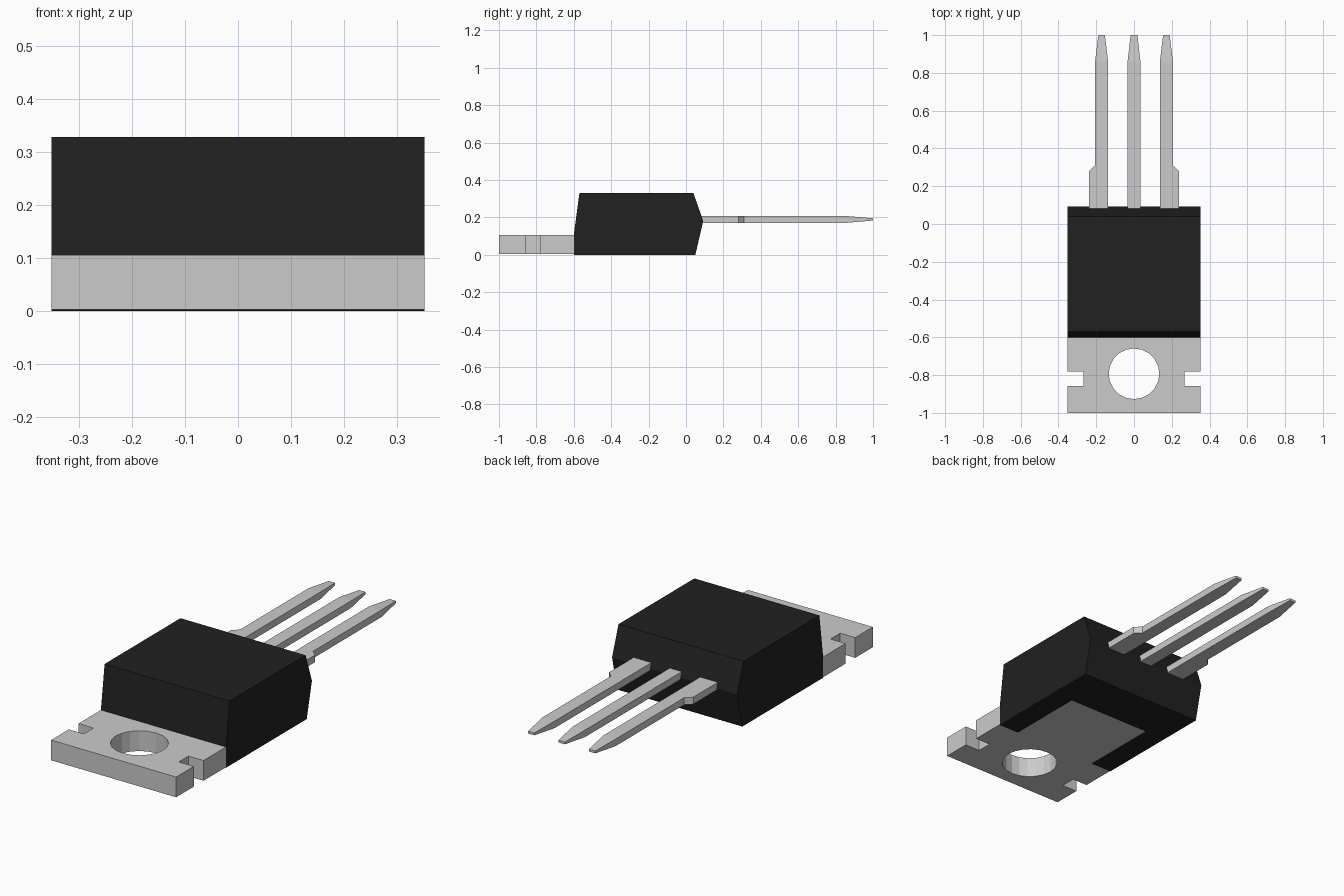
import bpy, bmesh
from mathutils import Vector

if "Cube" in bpy.data.objects:
    bpy.data.objects.remove(bpy.data.objects["Cube"])


def prism(name, points, direction):
    """Extrude a closed outline along a direction."""
    bm = bmesh.new()
    face = bm.faces.new([bm.verts.new(p) for p in points])
    moved = bmesh.ops.extrude_face_region(bm, geom=[face])["geom"]
    bmesh.ops.translate(bm, vec=Vector(direction),
                        verts=[g for g in moved if isinstance(g, bmesh.types.BMVert)])
    return finish(name, bm)


def loft(name, stations):
    """Join rectangular sections (y, x0, x1, z0, z1) into one solid."""
    bm = bmesh.new()
    rings = [[bm.verts.new(p) for p in ((a, y, c), (b, y, c), (b, y, d), (a, y, d))]
             for y, a, b, c, d in stations]
    for r, s in zip(rings, rings[1:]):
        for i in range(4):
            j = (i + 1) % 4
            bm.faces.new((r[i], r[j], s[j], s[i]))
    bm.faces.new(rings[0])
    bm.faces.new(rings[-1])
    return finish(name, bm)


def finish(name, bm):
    bmesh.ops.recalc_face_normals(bm, faces=bm.faces)
    mesh = bpy.data.meshes.new(name)
    bm.to_mesh(mesh)
    bm.free()
    obj = bpy.data.objects.new(name, mesh)
    bpy.context.collection.objects.link(obj)
    return obj


def cut(obj, cutter):
    mod = obj.modifiers.new("cut", 'BOOLEAN')
    mod.operation = 'DIFFERENCE'
    mod.solver = 'EXACT'
    mod.object = cutter
    bpy.context.view_layer.objects.active = obj
    bpy.ops.object.modifier_apply(modifier=mod.name)
    bpy.data.objects.remove(cutter)


W, PAD = 0.352, 0.237        # half widths of the body and the exposed pad
BASE, TAB_TOP = 0.003, 0.106

# Black body, extruded sideways from its side profile
profile = [(-0.6, 0), (-0.6, TAB_TOP), (-0.57, 0.329), (0.04, 0.329), (0.092, 0.18), (0.05, 0)]
body = prism("body", [(-W, y, z) for y, z in profile], (2 * W, 0, 0))
black = bpy.data.materials.new("black_plastic")
black.diffuse_color = (0.015, 0.015, 0.015, 1)
black.use_nodes = True
black.node_tree.nodes["Principled BSDF"].inputs["Base Color"].default_value = black.diffuse_color
body.data.materials.append(black)

# Pocket in the underside where the metal pad shows
cut(body, prism("pocket", [(-PAD, -0.65, -0.05), (PAD, -0.65, -0.05),
                           (PAD, -0.19, -0.05), (-PAD, -0.19, -0.05)], (0, 0, 0.08)))

# Metal tab with side notches, narrowing to the pad under the body
half = [(W, -1), (W, -0.858), (0.267, -0.858), (0.267, -0.78), (W, -0.78),
        (W, -0.6), (PAD, -0.6), (PAD, -0.19)]
outline = half + [(-x, y) for x, y in reversed(half)]
tab = prism("mounting_tab", [(x, y, BASE) for x, y in outline], (0, 0, TAB_TOP - BASE))

# Mounting hole
bpy.ops.mesh.primitive_cylinder_add(vertices=20, radius=0.134, depth=0.5,
                                    location=(0, -0.793, 0.05))
cut(tab, bpy.context.object)

# Three pins with pointed tips; the outer two have a wide shoulder
LOW, HIGH = 0.171, 0.207
TIP = (0.183, 0.195)
loft("middle_pin", [(0.07, -0.034, 0.034, LOW, HIGH), (0.86, -0.034, 0.034, LOW, HIGH),
                    (1, -0.018, 0.018, *TIP)])
for side, name in ((-1, "left_pin"), (1, "right_pin")):
    stations = [(0.07, 0.137, 0.237, LOW, HIGH), (0.28, 0.137, 0.237, LOW, HIGH),
                (0.31, 0.137, 0.206, LOW, HIGH), (0.86, 0.137, 0.206, LOW, HIGH),
                (1, 0.154, 0.189, *TIP)]
    loft(name, [(y, side * a, side * b, c, d) for y, a, b, c, d in stations])
